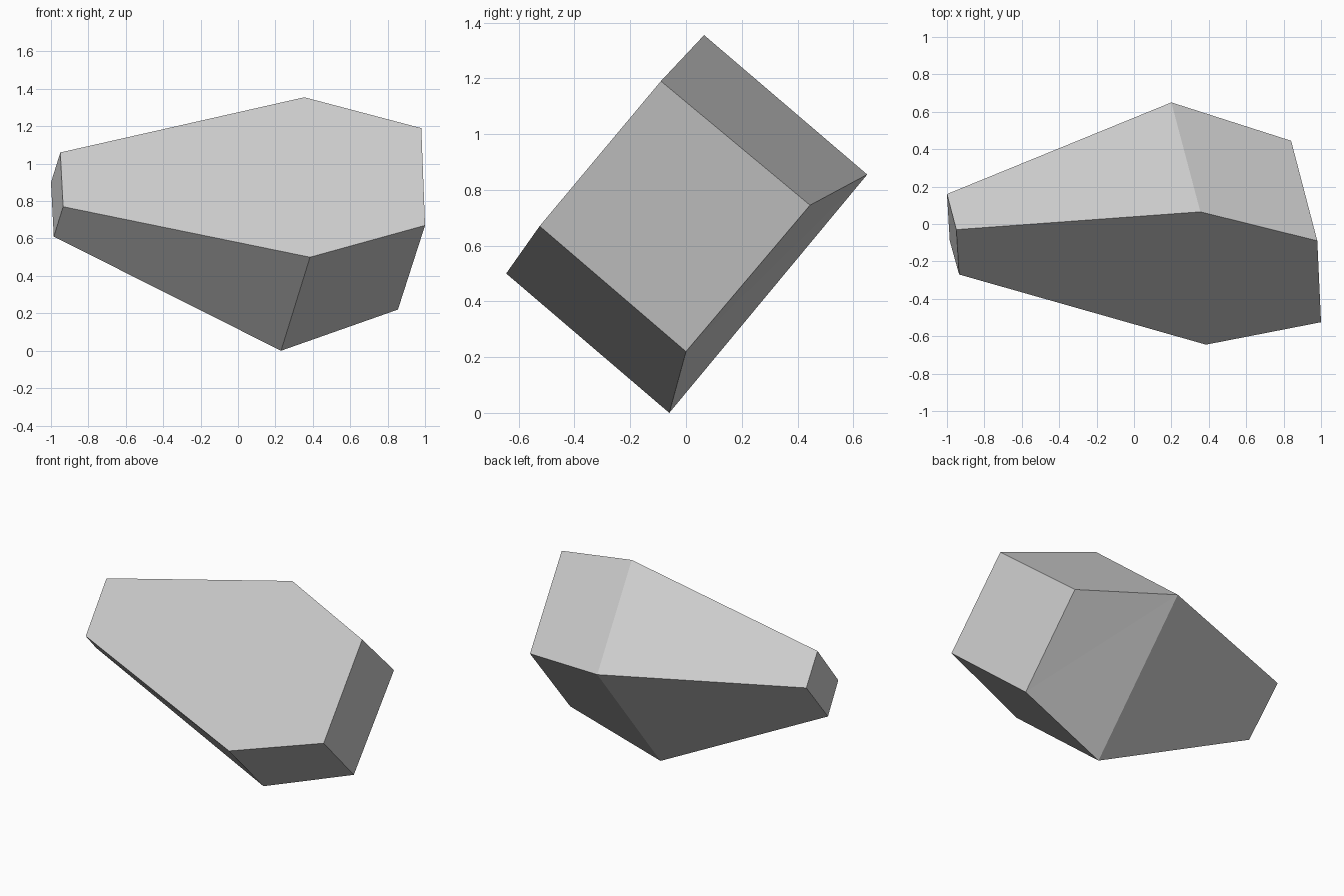
import bpy
import bmesh

if "Cube" in bpy.data.objects:
    bpy.data.objects.remove(bpy.data.objects["Cube"], do_unlink=True)

# Plain stone colour
stone = bpy.data.materials.new("stone_grey")
stone.use_nodes = True
colour = (0.6, 0.6, 0.6, 1)
stone.diffuse_color = colour
stone.node_tree.nodes["Principled BSDF"].inputs["Base Color"].default_value = colour

# Matching corners of the tilted front and back hexagons
front_outline = [(-0.95, -0.03, 1.06), (0.355, 0.065, 1.355), (0.98, -0.09, 1.19),
                 (1.0, -0.525, 0.67), (0.385, -0.645, 0.5), (-0.935, -0.27, 0.77)]
back_outline = [(-1.0, 0.16, 0.9), (0.2, 0.65, 0.855), (0.84, 0.445, 0.745),
                (0.855, 0.0, 0.22), (0.23, -0.06, 0.0), (-0.985, -0.09, 0.61)]

bm = bmesh.new()
front = [bm.verts.new(p) for p in front_outline]
back = [bm.verts.new(p) for p in back_outline]

# Broad flat front
bm.faces.new(front)

# Six sides joining the outlines
for i in range(len(front)):
    j = (i + 1) % len(front)
    bm.faces.new((front[i], front[j], back[j], back[i]))

# Back, folded along ridges that meet at the rear peak
left_end, peak, top_corner, low_corner, foot, left_foot = back
bm.faces.new((peak, top_corner, low_corner))
bm.faces.new((peak, low_corner, foot))
bm.faces.new((left_end, peak, foot, left_foot))

bmesh.ops.recalc_face_normals(bm, faces=bm.faces)
mesh = bpy.data.meshes.new("rock")
bm.to_mesh(mesh)
bm.free()
mesh.materials.append(stone)
rock = bpy.data.objects.new("rock", mesh)
bpy.context.collection.objects.link(rock)
